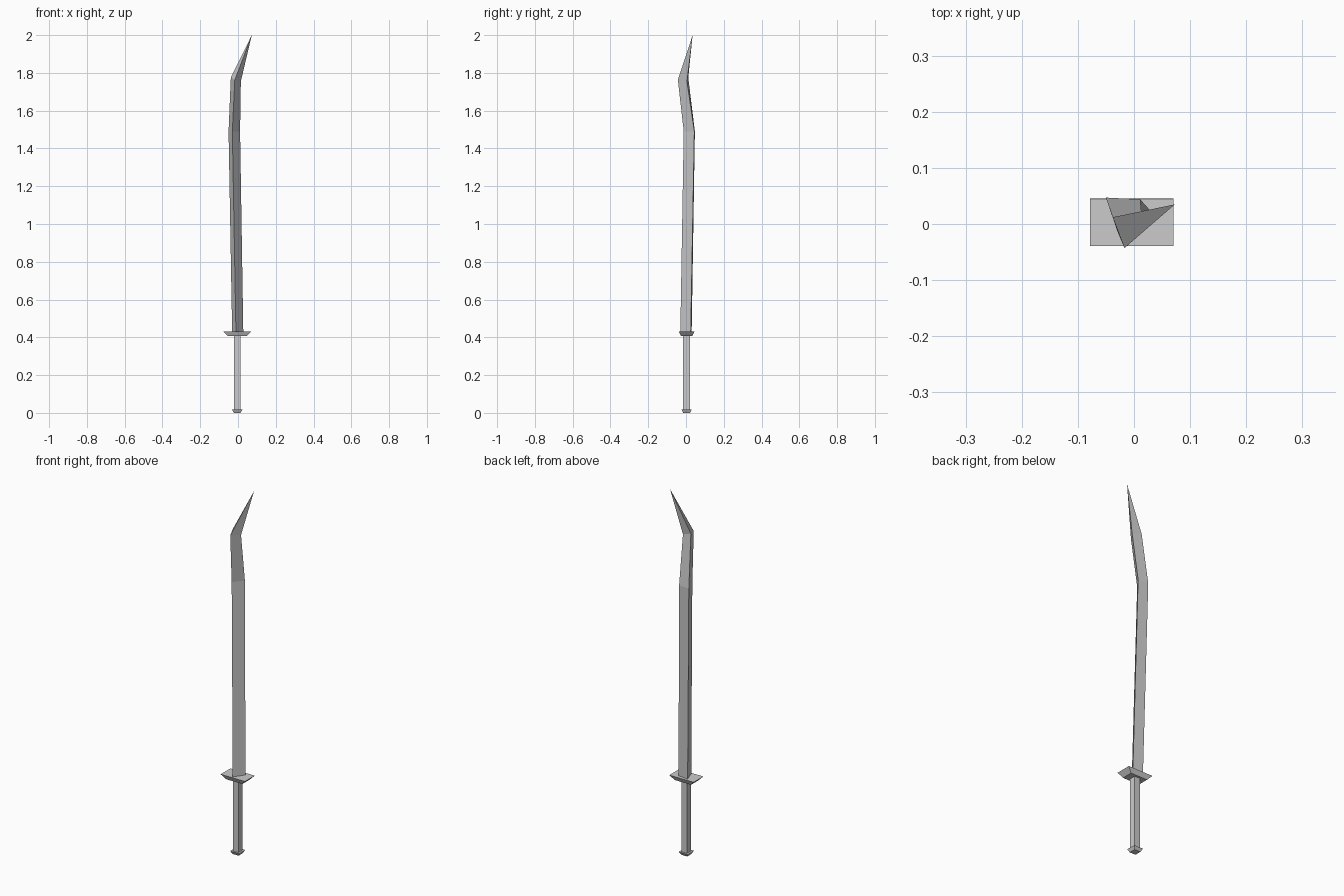
import bpy

if "Cube" in bpy.data.objects:
    bpy.data.objects.remove(bpy.data.objects["Cube"])


def loft(name, rings, tip=None):
    """Skin a stack of equal-sized rings; end in a point if tip is given."""
    n = len(rings[0])
    verts = [v for ring in rings for v in ring]
    faces = [tuple(reversed(range(n)))]
    for r in range(len(rings) - 1):
        a = r * n
        for i in range(n):
            j = (i + 1) % n
            faces.append((a + i, a + j, a + n + j, a + n + i))
    last = len(verts) - n
    if tip:
        verts.append(tip)
        faces += [(last + i, last + (i + 1) % n, len(verts) - 1) for i in range(n)]
    else:
        faces.append(tuple(range(last, last + n)))
    mesh = bpy.data.meshes.new(name)
    mesh.from_pydata(verts, [], faces)
    obj = bpy.data.objects.new(name, mesh)
    bpy.context.collection.objects.link(obj)
    return obj


def rect(hx, hy, z, cx=-0.004, cy=0.003):
    return [(cx + sx * hx, cy + sy * hy, z)
            for sx, sy in ((-1, -1), (1, -1), (1, 1), (-1, 1))]


# Pommel, grip and guard: rectangular, pommel and guard flare upward
loft("pommel", [rect(0.018, 0.018, 0), rect(0.027, 0.027, 0.017)])
loft("grip", [rect(0.017, 0.018, 0.01), rect(0.017, 0.018, 0.415)])
loft("guard", [rect(0.05, 0.030, 0.407), rect(0.074, 0.042, 0.432)])

# Blade: triangular section that bends twice and ends in a point
loft("blade", [
    [(-0.031, 0.030, 0.43), (-0.011, -0.030, 0.43), (0.028, 0.025, 0.43)],
    [(-0.050, 0.047, 1.49), (-0.030, -0.012, 1.49), (0.011, 0.044, 1.49)],
    [(-0.038, 0.012, 1.775), (-0.017, -0.043, 1.763), (0.015, 0.005, 1.755)],
], tip=(0.073, 0.035, 2.0))
